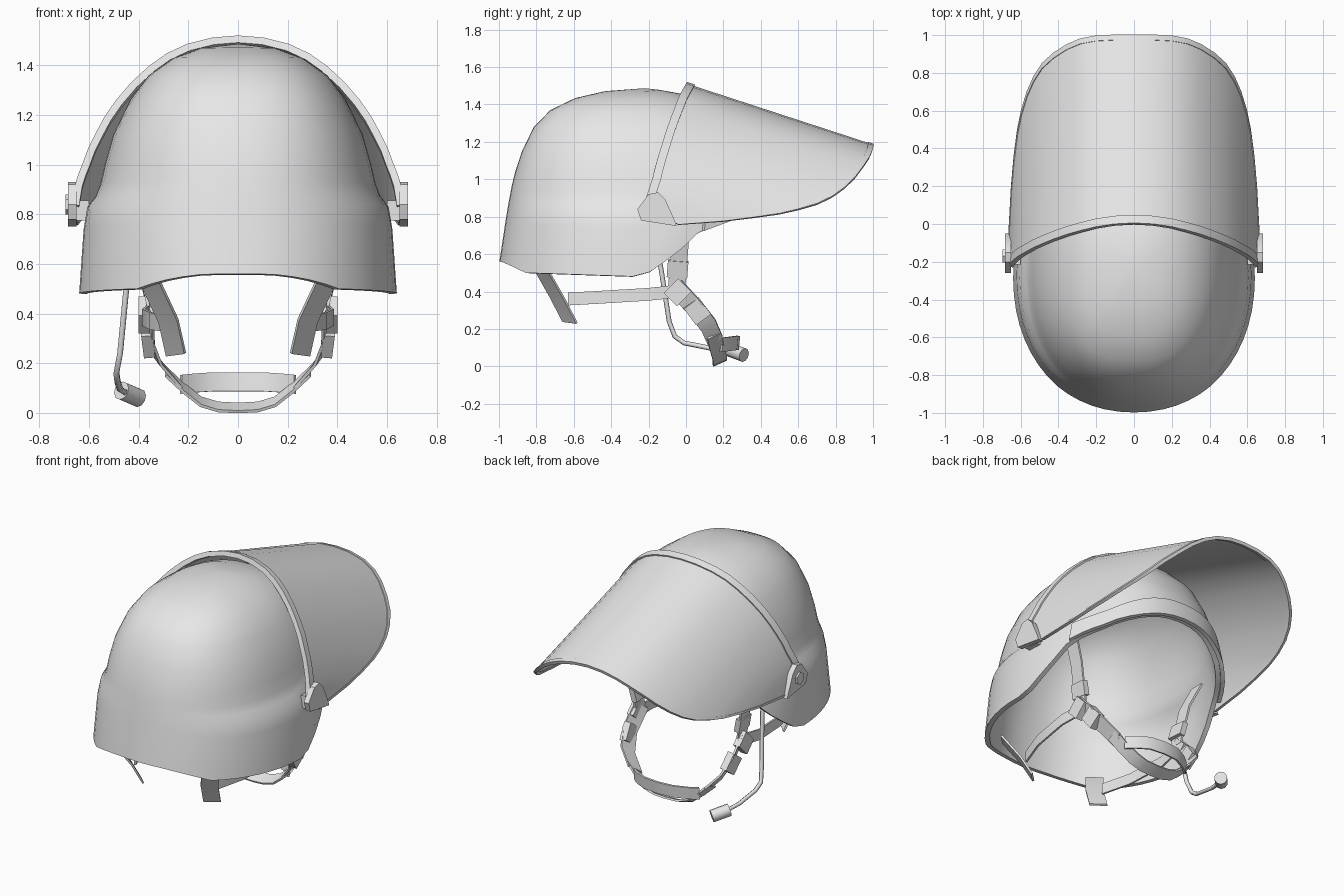
import bpy, bmesh, math
from mathutils import Vector, Matrix

if "Cube" in bpy.data.objects:
    bpy.data.objects.remove(bpy.data.objects["Cube"], do_unlink=True)

grey = bpy.data.materials.new("light_grey")
grey.use_nodes = True
grey.diffuse_color = (0.8, 0.8, 0.8, 1)
grey.node_tree.nodes["Principled BSDF"].inputs["Base Color"].default_value = (0.8, 0.8, 0.8, 1)


def finish(name, bm, thick=0, offset=0, angle=35):
    """Turn a bmesh into a shaded object, optionally given thickness."""
    bmesh.ops.remove_doubles(bm, verts=bm.verts, dist=0.0005)
    bmesh.ops.recalc_face_normals(bm, faces=bm.faces)
    mesh = bpy.data.meshes.new(name)
    bm.to_mesh(mesh)
    bm.free()
    ob = bpy.data.objects.new(name, mesh)
    bpy.context.collection.objects.link(ob)
    mesh.materials.append(grey)
    bpy.ops.object.select_all(action="DESELECT")
    ob.select_set(True)
    bpy.context.view_layer.objects.active = ob
    if thick:
        mod = ob.modifiers.new("thickness", "SOLIDIFY")
        mod.thickness, mod.offset = thick, offset
        mod.use_even_offset = True
        bpy.ops.object.modifier_apply(modifier=mod.name)
    bpy.ops.object.shade_smooth_by_angle(angle=math.radians(angle))


def sheet(name, rows, thick, offset=0, closed=False, angle=35):
    """Skin a grid of points and thicken it."""
    bm = bmesh.new()
    grid = [[bm.verts.new(p) for p in row] for row in rows]
    for a, b in zip(grid, grid[1:]):
        n = len(a)
        for i in range(n if closed else n - 1):
            j = (i + 1) % n
            bm.faces.new((a[i], a[j], b[j], b[i]))
    finish(name, bm, thick, offset, angle)


def strap(name, path, across, thick=0.012):
    """Flat ribbon along a path; across is the half width vector."""
    w = Vector(across)
    sheet(name, [[Vector(p) - w for p in path], [Vector(p) + w for p in path]], thick)


def block(name, centre, size, along):
    """Box whose local z runs along a direction and local x stays near world x."""
    z = Vector(along).normalized()
    y = z.cross(Vector((1, 0, 0))).normalized()
    rot = Matrix((y.cross(z), y, z)).transposed()
    bm = bmesh.new()
    bmesh.ops.create_cube(bm, size=1)
    for v in bm.verts:
        v.co = rot @ Vector(c * s for c, s in zip(v.co, size)) + Vector(centre)
    finish(name, bm)


def rod(name, a, b, radius, sides):
    a, b = Vector(a), Vector(b)
    bm = bmesh.new()
    bmesh.ops.create_cone(bm, cap_ends=True, segments=sides, radius1=radius,
                          radius2=radius, depth=(b - a).length)
    rot = (b - a).to_track_quat("Z", "Y")
    for v in bm.verts:
        v.co = rot @ v.co + (a + b) / 2
    finish(name, bm, angle=40)


def lerp(table, t, k=1):
    for p, q in zip(table, table[1:]):
        if t <= q[0]:
            f = max(0, (t - p[0]) / (q[0] - p[0]))
            return p[k] + f * (q[k] - p[k])
    return table[-1][k]


# Helmet shell: height, half width, back y, front y
LEVELS = [(0.48, 0.64, -1.01, 0.44), (0.74, 0.622, -0.97, 0.44), (0.83, 0.607, -0.957, 0.44),
          (0.87, 0.575, -0.95, 0.44), (0.92, 0.555, -0.94, 0.44), (1.0, 0.537, -0.925, 0.43),
          (1.12, 0.503, -0.89, 0.39), (1.26, 0.435, -0.83, 0.32), (1.36, 0.36, -0.745, 0.22),
          (1.43, 0.26, -0.61, 0.08), (1.47, 0.15, -0.45, -0.07), (1.487, 0.0, -0.22, -0.22)]
RIM = [(-1, 0.56), (-0.95, 0.54), (-0.86, 0.5), (-0.27, 0.48), (-0.18, 0.51),
       (0, 0.66), (0.06, 0.73), (0.25, 0.8), (0.36, 0.87), (0.44, 0.92)]
TOP, LOW = LEVELS[-1][0], LEVELS[0][0]


def shell_point(angle, z, grow=0):
    c, s = math.cos(angle), math.sin(angle)
    hw, yb, yf = (lerp(LEVELS, z, k) for k in (1, 2, 3))
    e = 0.95 - 0.14 * (z - LOW)
    x = (hw + grow) * math.copysign(abs(c) ** e, c)
    y = (yf + yb) / 2 + ((yf - yb) / 2 + grow) * math.copysign(abs(s) ** e, s)
    return Vector((x, y, z))


def rim_z(angle):
    return lerp(RIM, shell_point(angle, LOW).y)


COLS = [2 * math.pi * i / 56 for i in range(56)]
rows = []
for level in LEVELS:
    f = (level[0] - LOW) / (TOP - LOW)
    rows.append([shell_point(a, rim_z(a) + f * (TOP - rim_z(a))) for a in COLS])
sheet("helmet_shell", rows, 0.03, -1, closed=True, angle=40)

# Raised brow band along the front opening
BROW = [math.radians(28 + i * 124 / 20) for i in range(21)]
sheet("brow_band", [[shell_point(a, rim_z(a) + dz, 0.012) for a in BROW]
                    for dz in (-0.01, 0.1)], 0.024)

# Visor: half width x, rear edge y z, front edge y z
HALF = [(0.0, 0.02, 1.5, 1.0, 1.18), (0.1, 0.015, 1.492, 1.0, 1.173),
        (0.2, 0.0, 1.467, 0.995, 1.15), (0.28, -0.02, 1.43, 0.98, 1.115),
        (0.35, -0.04, 1.38, 0.95, 1.07), (0.42, -0.065, 1.315, 0.905, 1.01),
        (0.48, -0.09, 1.245, 0.85, 0.955), (0.525, -0.11, 1.18, 0.78, 0.905),
        (0.56, -0.13, 1.115, 0.7, 0.867), (0.59, -0.147, 1.055, 0.6, 0.838),
        (0.61, -0.16, 1.0, 0.5, 0.815), (0.628, -0.175, 0.955, 0.36, 0.795),
        (0.642, -0.19, 0.91, 0.2, 0.775), (0.655, -0.21, 0.83, -0.04, 0.757)]
visor = [(-x, *r) for x, *r in HALF[:0:-1]] + HALF
rear = [Vector((x, yr, zr)) for x, yr, zr, yf, zf in visor]
front = [Vector((x, yf, zf)) for x, yr, zr, yf, zf in visor]
sheet("visor", [[a.lerp(b, t) for a, b in zip(rear, front)] for t in (0, 0.5, 1)], 0.012)
sheet("visor_frame", [[a + (b - a).normalized() * d for a, b in zip(rear, front)]
                      for d in (-0.02, 0.025)], 0.03)
sheet("visor_edge", [[a + (b - a) * (1 - d / (b - a).length) for a, b in zip(rear, front)]
                     for d in (0, 0.03)], 0.02)

# Teardrop pivot outline in y, z
PIVOT = [(-0.26, 0.84), (-0.24, 0.78), (-0.05, 0.75), (-0.06, 0.78),
         (-0.11, 0.89), (-0.15, 0.93), (-0.2, 0.92)]

for s, side in ((1, "left"), (-1, "right")):
    def P(x, y, z):
        return Vector((s * x, y, z))

    # Visor pivots and their brackets on the shell
    bm = bmesh.new()
    bm.faces.new([bm.verts.new(P(0.667, y, z)) for y, z in PIVOT])
    finish(side + "_pivot_plate", bm, 0.034)
    block(side + "_pivot_bracket", P(0.63, -0.17, 0.815), (0.06, 0.09, 0.08), (0, 0, 1))

    # Harness straps
    strap(side + "_temple_strap", [P(0.48, 0.0, 0.84), P(0.41, -0.03, 0.68), P(0.36, -0.05, 0.42)],
          (0, 0.046, 0))
    strap(side + "_nape_strap", [P(0.36, -0.06, 0.4), P(0.38, -0.2, 0.385),
                                 P(0.35, -0.45, 0.37), P(0.29, -0.63, 0.36)], (0, 0, 0.034))
    strap(side + "_nape_tab", [P(0.35, -0.775, 0.52), P(0.28, -0.69, 0.37),
                               P(0.25, -0.62, 0.235)], P(0.037, 0.037, -0.005))
    strap(side + "_cheek_strap", [P(0.36, -0.06, 0.43), P(0.365, 0.05, 0.31),
                                  P(0.33, 0.12, 0.22), P(0.25, 0.16, 0.13)], P(0.022, 0.036, 0.03))

    # Buckles
    block(side + "_temple_buckle", P(0.372, -0.045, 0.52), (0.035, 0.11, 0.09), P(0.06, 0.02, 0.26))
    block(side + "_junction", P(0.378, -0.045, 0.395), (0.045, 0.11, 0.1), (0, 0.2, -0.2))
    block(side + "_cheek_buckle", P(0.362, 0.06, 0.295), (0.045, 0.1, 0.11), P(-0.03, 0.17, -0.23))

rod("pivot_knob", (-0.64, -0.17, 0.84), (-0.695, -0.17, 0.84), 0.04, 6)

# Chin straps, one under and one in front of the chin
UNDER = [(0.29, 0.15, 0.165), (0.22, 0.165, 0.1), (0.15, 0.18, 0.045),
         (0.08, 0.18, 0.024), (0.0, 0.18, 0.02)]
AHEAD = [(0.23, 0.19, 0.115), (0.18, 0.23, 0.12), (0.1, 0.27, 0.125), (0.0, 0.28, 0.125)]
for name, half, across in (("under_chin_strap", UNDER, (0, 0.036, 0.016)),
                           ("front_chin_strap", AHEAD, (0, 0.004, 0.038))):
    strap(name, [(-x, y, z) for x, y, z in half[:-1]] + half[::-1], across)

# Microphone boom and capsule
boom = [(-0.44, -0.15, 0.62), (-0.45, -0.13, 0.5), (-0.475, -0.09, 0.24), (-0.49, -0.06, 0.16),
        (-0.485, -0.01, 0.125), (-0.475, 0.14, 0.095), (-0.45, 0.24, 0.08)]
curve = bpy.data.curves.new("microphone_boom", "CURVE")
curve.dimensions = "3D"
curve.bevel_depth, curve.bevel_resolution = 0.013, 1
curve.use_fill_caps = True
curve.materials.append(grey)
spline = curve.splines.new("POLY")
spline.points.add(len(boom) - 1)
for point, co in zip(spline.points, boom):
    point.co = (*co, 1)
bpy.context.collection.objects.link(bpy.data.objects.new("microphone_boom", curve))
rod("microphone_capsule", (-0.47, 0.23, 0.09), (-0.4, 0.31, 0.06), 0.038, 10)
